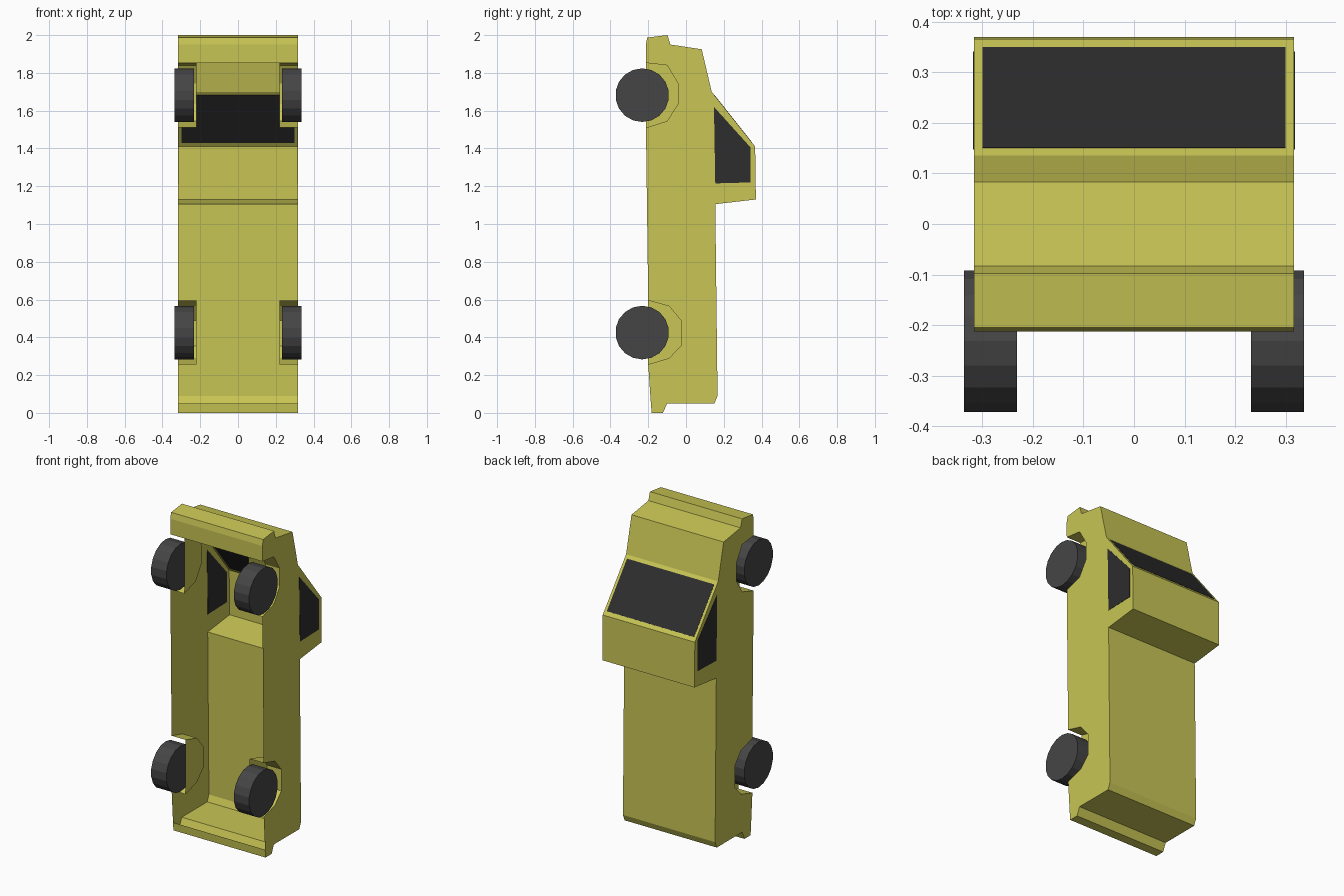
import bpy, bmesh, math
from mathutils import Vector

if "Cube" in bpy.data.objects:
    bpy.data.objects.remove(bpy.data.objects["Cube"])

def material(name, rgb):
    m = bpy.data.materials.new(name)
    m.diffuse_color = (*rgb, 1)
    m.use_nodes = True
    m.node_tree.nodes["Principled BSDF"].inputs["Base Color"].default_value = m.diffuse_color
    return m

PAINT = material("yellow_paint", (0.58, 0.56, 0.09))
GLASS = material("dark_glass", (0.026, 0.026, 0.026))
RUBBER = material("rubber", (0.06, 0.06, 0.06))

def finish(name, bm, mat, normals=True):
    if normals:
        bmesh.ops.recalc_face_normals(bm, faces=bm.faces[:])
    me = bpy.data.meshes.new(name)
    bm.to_mesh(me)
    bm.free()
    me.materials.append(mat)
    ob = bpy.data.objects.new(name, me)
    bpy.context.collection.objects.link(ob)
    return ob

def prism(name, points, offset, mat):
    """Solid made by pushing a flat polygon along an offset."""
    bm = bmesh.new()
    a = [bm.verts.new(p) for p in points]
    b = [bm.verts.new(Vector(p) + Vector(offset)) for p in points]
    bm.faces.new(a)
    bm.faces.new(b[::-1])
    for i in range(len(a)):
        j = (i + 1) % len(a)
        bm.faces.new((a[i], b[i], b[j], a[j]))
    return finish(name, bm, mat)

# Side outline (y, z): panels over the back, then the arches on the open underside
W, WELL = 0.317, 0.22
outer = [(-0.198, 0.05), (-0.182, 0), (-0.122, 0), (-0.10, 0.05), (0.15, 0.05),
         (0.167, 0.09), (0.155, 1.105), (0.37, 1.13), (0.366, 1.41),
         (0.136, 1.70), (0.083, 1.925), (-0.083, 1.95), (-0.098, 2.0),
         (-0.205, 1.987), (-0.213, 1.95), (-0.212, 1.853)]
outer[0] = (-0.186, 0.05)
front_arch = [(-0.212, 1.853), (-0.10, 1.84), (-0.043, 1.745),
              (-0.043, 1.635), (-0.10, 1.545), (-0.212, 1.51)]
rear_arch = [(-0.20, 0.595), (-0.09, 0.565), (-0.027, 0.49),
             (-0.027, 0.355), (-0.09, 0.29), (-0.20, 0.257)]
outline = outer + front_arch[1:] + rear_arch

# Body shell, open underneath
bm = bmesh.new()
sides = {s: [bm.verts.new((s * W, y, z)) for y, z in outline] for s in (-1, 1)}
L, R = sides[-1], sides[1]
bm.faces.new(L)
bm.faces.new(R[::-1])
for i in range(len(outer) - 1):
    bm.faces.new((L[i], R[i], R[i + 1], L[i + 1]))

# Wheel wells: arch strip plus inner plate
for s, side in sides.items():
    for start in (len(outer) - 1, len(outer) + 5):
        rim = side[start:start + 6]
        inner = [bm.verts.new((s * WELL, v.co.y, v.co.z)) for v in rim]
        for i in range(5):
            bm.faces.new((rim[i], rim[i + 1], inner[i + 1], inner[i]))
        bm.faces.new(inner)
finish("truck_body", bm, PAINT)

# Windscreen, set through the sloping cab face
n = Vector((0, 0.29, 0.23)).normalized() * 0.003
screen = [(-0.30, 0.349, 1.431), (0.30, 0.349, 1.431),
          (0.30, 0.15, 1.682), (-0.30, 0.15, 1.682)]
prism("windscreen", [Vector(p) - n / 2 for p in screen], n, GLASS)

# Side windows and wheels, mirrored left and right
pane = [(0.148, 1.62), (0.342, 1.405), (0.342, 1.22), (0.155, 1.215)]
RADIUS, SIDES = 0.142, 18
for s, label in ((-1, "left"), (1, "right")):
    prism(label + "_window", [(s * (W - 0.0015), y, z) for y, z in pane],
          (s * 0.003, 0, 0), GLASS)
    for end, zc in (("front", 1.682), ("rear", 0.425)):
        ring = [(s * 0.232,
                 -0.232 + RADIUS * math.sin(math.tau * i / SIDES),
                 zc + RADIUS * math.cos(math.tau * i / SIDES))
                for i in range(SIDES)]
        prism(f"{end}_{label}_wheel", ring, (s * 0.105, 0, 0), RUBBER)
